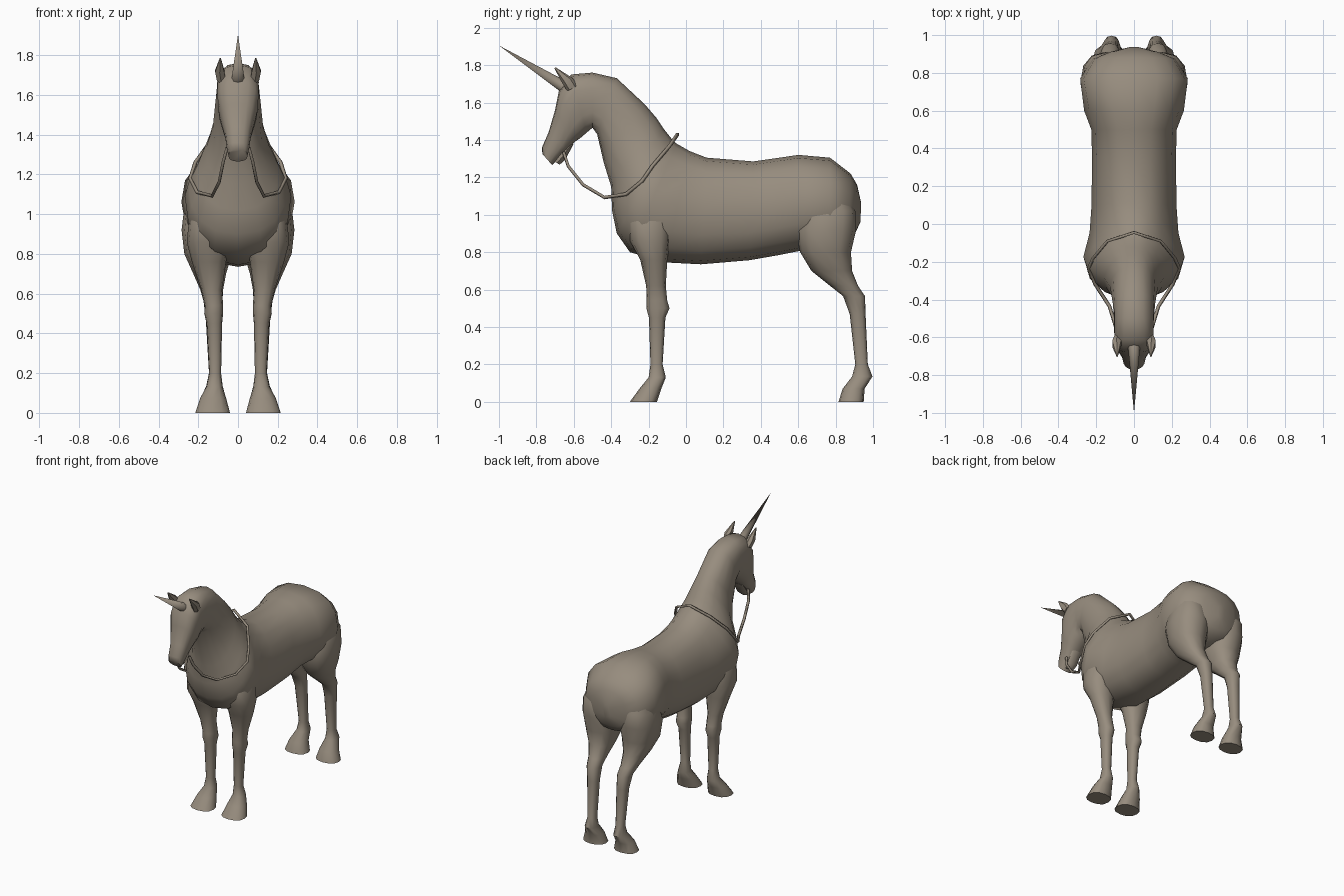
import bpy
import bmesh
from math import sin, cos, pi, copysign
from mathutils import Vector

if "Cube" in bpy.data.objects:
    bpy.data.objects.remove(bpy.data.objects["Cube"], do_unlink=True)

coat = bpy.data.materials.new("taupe coat")
coat.use_nodes = True
coat.diffuse_color = (0.31, 0.265, 0.21, 1)
coat.node_tree.nodes["Principled BSDF"].inputs["Base Color"].default_value = coat.diffuse_color


def finish(obj, angle=50, mirror=False):
    """Give the object its material, smooth shading and optional mirror copy."""
    obj.data.materials.append(coat)
    bpy.ops.object.select_all(action="DESELECT")
    obj.select_set(True)
    bpy.context.view_layer.objects.active = obj
    if mirror:
        obj.modifiers.new("Mirror", "MIRROR").use_mirror_merge = False
        bpy.ops.object.modifier_apply(modifier="Mirror")
    bpy.ops.object.shade_smooth_by_angle(angle=angle * pi / 180)
    return obj


def power(value, exponent):
    return copysign(abs(value) ** exponent, value)


def loft(name, sections, sides=12, squareness=0.85, mirror=False, angle=50):
    """Skin rings: start and end (y, z) edge points, x range, narrowing of the start."""
    bm = bmesh.new()
    rings = []
    for first, last, left, right, taper in sections:
        a, b = Vector((0, *first)), Vector((0, *last))
        middle = (a + b) / 2 + Vector(((left + right) / 2, 0, 0))
        across, along = Vector(((right - left) / 2, 0, 0)), (a - b) / 2
        ring = []
        for i in range(sides):
            turn = 2 * pi * i / sides
            width = power(sin(turn), squareness) * (1 - taper * max(0, cos(turn)))
            offset = across * width + along * power(cos(turn), squareness)
            ring.append(bm.verts.new(middle + offset))
        rings.append(ring)
    for ring, following in zip(rings, rings[1:]):
        for i in range(sides):
            j = (i + 1) % sides
            bm.faces.new((ring[i], ring[j], following[j], following[i]))
    bm.faces.new(rings[0])
    bm.faces.new(rings[-1])
    bmesh.ops.recalc_face_normals(bm, faces=bm.faces)
    mesh = bpy.data.meshes.new(name)
    bm.to_mesh(mesh)
    bm.free()
    obj = bpy.data.objects.new(name, mesh)
    bpy.context.collection.objects.link(obj)
    return finish(obj, angle, mirror)


def leg(name, rows):
    """Pair of legs from horizontal rings: height, front, back, inner, outer."""
    rings = [((front, z), (back, z), inner, outer, 0) for z, front, back, inner, outer in rows]
    return loft(name, rings, mirror=True)


# Body, neck and head in one skin, from rump to muzzle: top, bottom, half width, taper
spine = [
    ((.937, 1.06), (.932, .96), .03, 0),
    ((.915, 1.16), (.9, .89), .135, 0),
    ((.88, 1.22), (.87, .85), .22, 0),
    ((.77, 1.305), (.77, .82), .285, 0),
    ((.6, 1.32), (.6, .805), .264, .1),
    ((.5, 1.305), (.5, .785), .226, .1),
    ((.36, 1.285), (.34, .757), .222, .1),
    ((.11, 1.305), (.08, .735), .225, .15),
    ((.02, 1.34), (-.11, .745), .235, .25),
    ((-.05, 1.38), (-.3, .8), .268, .4),
    ((-.08, 1.41), (-.37, .9), .25, .4),
    ((-.12, 1.46), (-.395, 1.02), .207, .35),
    ((-.16, 1.52), (-.4, 1.15), .16, .25),
    ((-.22, 1.59), (-.44, 1.28), .127, .15),
    ((-.37, 1.73), (-.475, 1.43), .112, 0),
    ((-.5, 1.76), (-.5, 1.465), .105, -.1),
    ((-.615, 1.75), (-.53, 1.44), .102, -.25),
    ((-.68, 1.66), (-.565, 1.41), .1, -.25),
    ((-.7, 1.56), (-.595, 1.39), .087, -.15),
    ((-.735, 1.44), (-.635, 1.345), .065, -.1),
    ((-.77, 1.36), (-.665, 1.32), .058, 0),
    ((-.768, 1.325), (-.715, 1.265), .048, 0),
]
loft("body_neck_and_head",
     [(top, low, -half, half, taper) for top, low, half, taper in spine], sides=16)

# Lower lip below the mouth
loft("lower_jaw", [
    ((-.63, 1.37), (-.6, 1.38), -.04, .04, 0),
    ((-.68, 1.32), (-.645, 1.295), -.042, .042, 0),
    ((-.705, 1.285), (-.675, 1.268), -.03, .03, 0),
], sides=8)

# Front legs with knee, fetlock and hoof
leg("front_legs", [
    (1.12, -.26, -.1, .08, .2),
    (.96, -.31, -.08, .06, .248),
    (.86, -.3, -.085, .04, .258),
    (.76, -.245, -.1, .06, .232),
    (.62, -.213, -.108, .08, .185),
    (.54, -.21, -.1, .075, .168),
    (.5, -.212, -.088, .075, .17),
    (.45, -.198, -.11, .08, .158),
    (.2, -.19, -.125, .085, .145),
    (.13, -.2, -.108, .077, .16),
    (.075, -.245, -.13, .06, .19),
    (0, -.3, -.155, .04, .215),
])

# Hind legs with thigh, hock, fetlock and hoof
leg("hind_legs", [
    (1.15, .67, .84, .09, .22),
    (1.02, .62, .905, .05, .272),
    (.92, .585, .91, .015, .284),
    (.8, .61, .882, .03, .27),
    (.7, .67, .888, .06, .225),
    (.62, .77, .92, .075, .19),
    (.565, .84, .957, .078, .174),
    (.47, .875, .96, .08, .162),
    (.2, .905, .972, .085, .146),
    (.135, .888, .997, .077, .16),
    (.07, .838, .955, .06, .19),
    (0, .815, .95, .04, .215),
])

# Ears leaning forward
loft("ears", [
    ((-.635, 1.66), (-.58, 1.69), .06, .108, 0),
    ((-.665, 1.71), (-.605, 1.73), .066, .118, 0),
    ((-.705, 1.785), (-.695, 1.787), .086, .092, 0),
], sides=6, mirror=True)

# Horn on the forehead
bpy.ops.mesh.primitive_cone_add(vertices=8, radius1=.034, radius2=0, depth=1)
horn = bpy.context.object
horn.name = "horn"
base, tip = Vector((0, -.63, 1.67)), Vector((0, -1, 1.905))
horn.location = (base + tip) / 2
horn.scale.z = (tip - base).length
horn.rotation_euler = (tip - base).to_track_quat("Z", "Y").to_euler()
finish(horn, 60)

# Reins running from the mouth, round the shoulders and over the withers
half_path = [
    (.055, -.655, 1.335), (.075, -.63, 1.26), (.095, -.55, 1.16), (.13, -.435, 1.092),
    (.205, -.32, 1.11), (.24, -.235, 1.18), (.215, -.18, 1.26), (.14, -.09, 1.365),
]
path = half_path + [(0, -.045, 1.43)] + [(-x, y, z) for x, y, z in reversed(half_path)]
curve = bpy.data.curves.new("reins", "CURVE")
curve.dimensions = "3D"
curve.bevel_depth = .01
curve.bevel_resolution = 0
spline = curve.splines.new("POLY")
spline.points.add(len(path) - 1)
for point, position in zip(spline.points, path):
    point.co = (*position, 1)
reins = bpy.data.objects.new("reins", curve)
curve.materials.append(coat)
bpy.context.collection.objects.link(reins)
